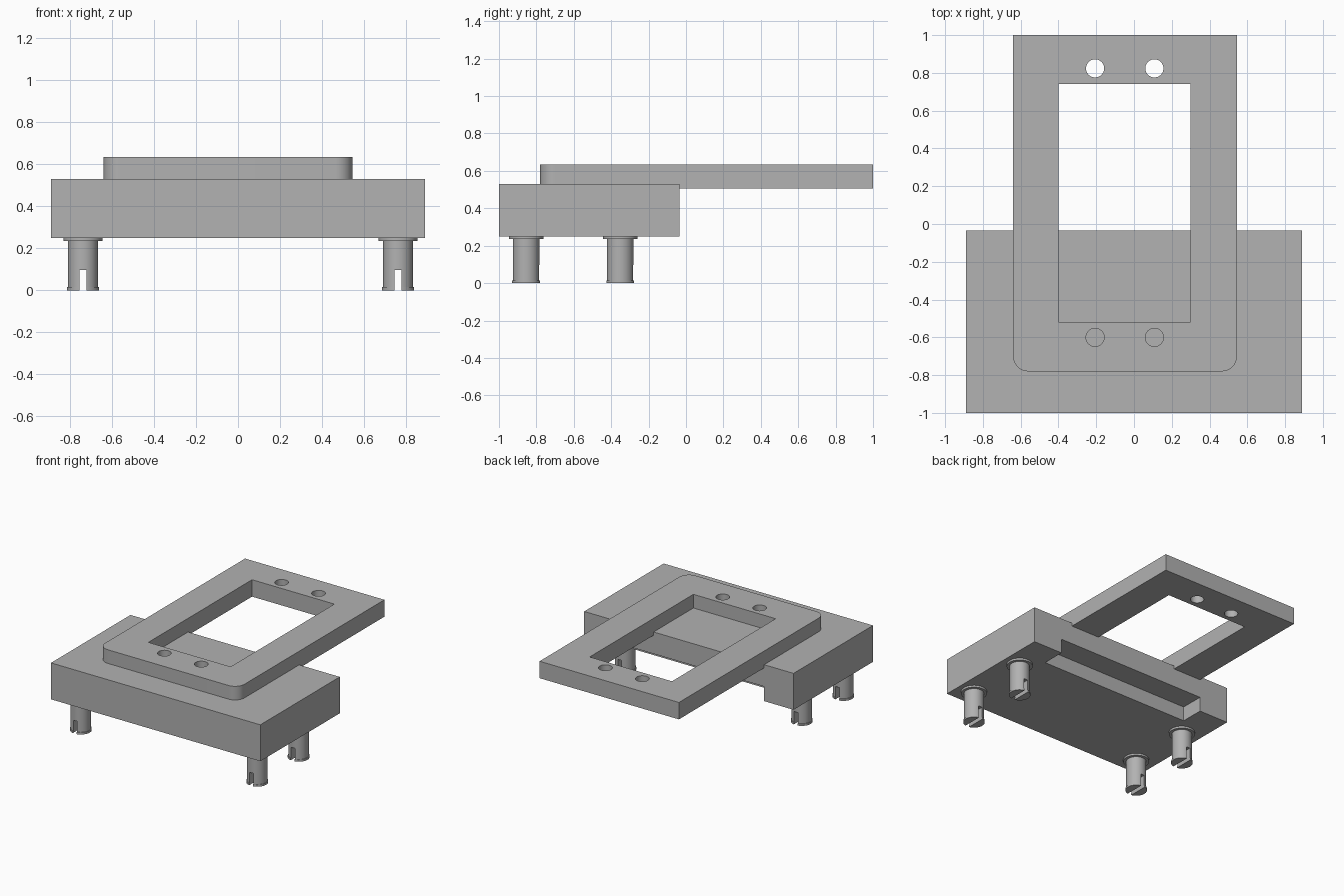
import bpy, bmesh, math
from mathutils import Matrix, Vector

cube = bpy.data.objects.get("Cube")
if cube:
    bpy.data.objects.remove(cube, do_unlink=True)

grey = bpy.data.materials.new("plain grey")
grey.use_nodes = True
colour = (0.445, 0.445, 0.445, 1)
grey.diffuse_color = colour
grey.node_tree.nodes["Principled BSDF"].inputs["Base Color"].default_value = colour


def finish(name, bm):
    mesh = bpy.data.meshes.new(name)
    bm.to_mesh(mesh)
    bm.free()
    mesh.materials.append(grey)
    obj = bpy.data.objects.new(name, mesh)
    bpy.context.collection.objects.link(obj)
    return obj


def box_mesh(low, high):
    low, high = Vector(low), Vector(high)
    bm = bmesh.new()
    bmesh.ops.create_cube(bm, size=1, matrix=Matrix.Translation((low + high) / 2)
                          @ Matrix.Diagonal((*(high - low), 1)))
    return bm


def add_cylinder(bm, x, y, low, high, radius, sides=48):
    bmesh.ops.create_cone(bm, cap_ends=True, segments=sides, radius1=radius,
                          radius2=radius, depth=high - low,
                          matrix=Matrix.Translation((x, y, (low + high) / 2)))


def select_only(obj):
    bpy.ops.object.select_all(action='DESELECT')
    obj.select_set(True)
    bpy.context.view_layer.objects.active = obj


def cut(obj, bm):
    cutter = finish("cutter", bm)
    cutter.hide_render = True
    mod = obj.modifiers.new("cut", 'BOOLEAN')
    mod.operation, mod.solver, mod.object = 'DIFFERENCE', 'EXACT', cutter
    select_only(obj)
    bpy.ops.object.modifier_apply(modifier=mod.name)
    bpy.data.objects.remove(cutter, do_unlink=True)


def smooth(obj):
    select_only(obj)
    bpy.ops.object.shade_smooth_by_angle(angle=math.radians(30))


# Base block with a notch along its lower back edge
block = finish("base_block", box_mesh((-0.89, -1, 0.25), (0.89, -0.035, 0.53)))
cut(block, box_mesh((-0.64, -0.215, 0.2), (0.64, 0.1, 0.362)))

# Flat frame, rounded at its two front corners
bm = box_mesh((-0.64, -0.78, 0.505), (0.545, 1, 0.635))
corners = [e for e in bm.edges if all(v.co.y < 0 for v in e.verts)
           and abs(e.verts[0].co.z - e.verts[1].co.z) > 0.1]
bmesh.ops.bevel(bm, geom=corners, offset=0.08, segments=10, profile=0.5, affect='EDGES')
frame = finish("window_frame", bm)
cut(frame, box_mesh((-0.4, -0.518, 0.4), (0.3, 0.742, 0.8)))

# Four round holes through the frame
bm = bmesh.new()
for x in (-0.206, 0.108):
    for y in (-0.6, 0.824):
        add_cylinder(bm, x, y, 0.4, 0.8, 0.048)
cut(frame, bm)
smooth(frame)

# Four slotted pegs under the block, each with a collar and a foot lip
sides = {"right": -0.738, "left": 0.762}
rows = {"front": -0.855, "back": -0.352}
for side, x in sides.items():
    for row, y in rows.items():
        bm = bmesh.new()
        add_cylinder(bm, x, y, 0.0, 0.245, 0.071)
        peg = finish(f"{row}_{side}_peg", bm)
        bm = bmesh.new()
        add_cylinder(bm, x, y, 0.0, 0.015, 0.076)
        lip = finish(f"{row}_{side}_peg_lip", bm)
        bm = bmesh.new()
        add_cylinder(bm, x, y, 0.235, 0.252, 0.092)
        collar = finish(f"{row}_{side}_peg_collar", bm)
        for part in (peg, lip):
            cut(part, box_mesh((x - 0.016, y - 0.2, -0.1), (x + 0.016, y + 0.2, 0.098)))
        for part in (peg, lip, collar):
            smooth(part)
